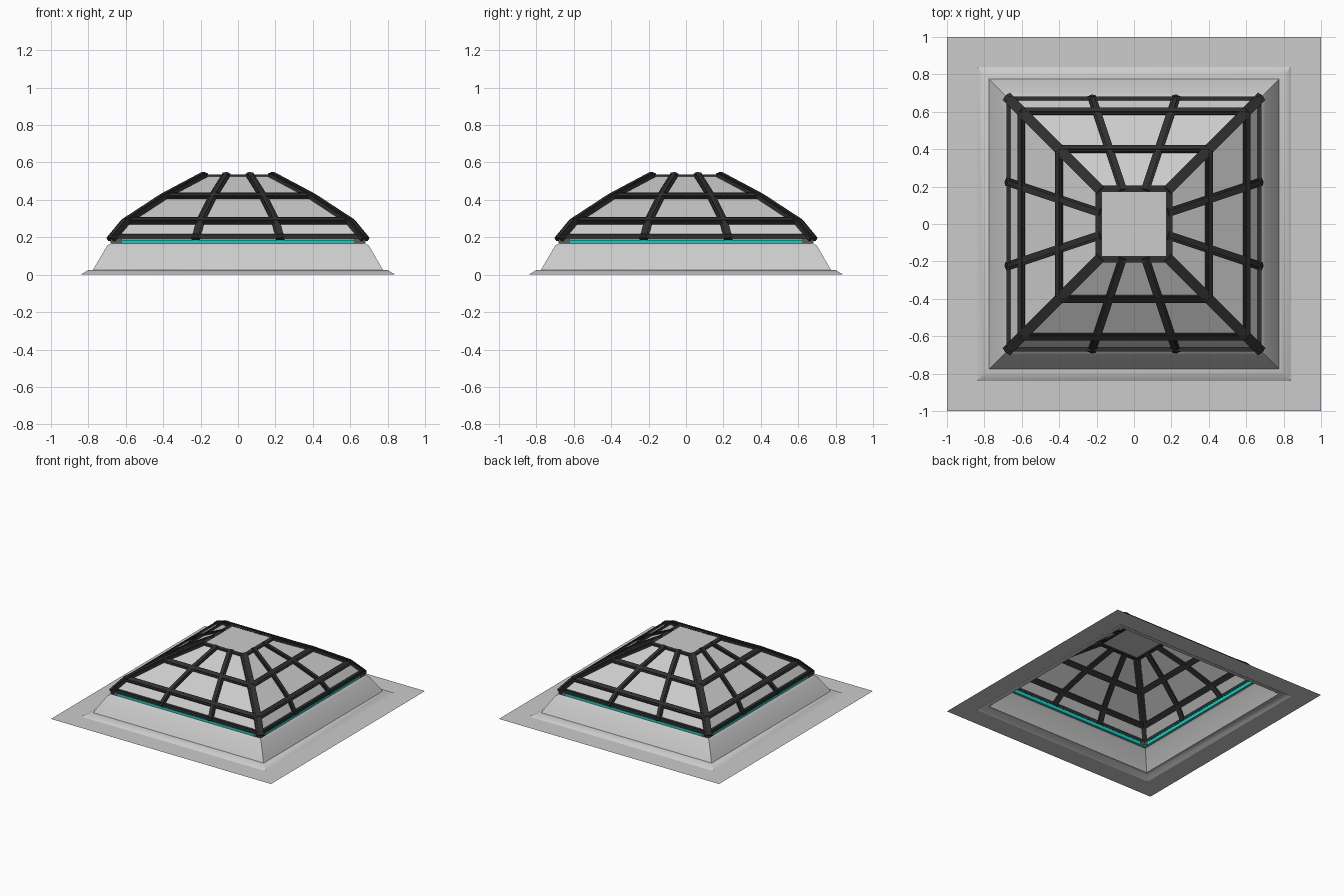
import bpy, bmesh, math
from mathutils import Vector, Matrix

if "Cube" in bpy.data.objects:
    bpy.data.objects.remove(bpy.data.objects["Cube"])


def material(name, rgb):
    m = bpy.data.materials.new(name)
    m.diffuse_color = (*rgb, 1)
    m.use_nodes = True
    m.node_tree.nodes["Principled BSDF"].inputs["Base Color"].default_value = m.diffuse_color
    return m


GREY = material("pale grey", (0.60, 0.60, 0.60))
DARK = material("charcoal", (0.028, 0.028, 0.028))
CYAN = material("turquoise", (0.01, 0.62, 0.54))
BROWN = material("brown grey", (0.13, 0.10, 0.095))


def finish(bm, name, mat, smooth=None):
    me = bpy.data.meshes.new(name)
    bm.to_mesh(me)
    bm.free()
    me.materials.append(mat)
    ob = bpy.data.objects.new(name, me)
    bpy.context.collection.objects.link(ob)
    if smooth:
        bpy.ops.object.select_all(action='DESELECT')
        ob.select_set(True)
        bpy.context.view_layer.objects.active = ob
        bpy.ops.object.shade_smooth_by_angle(angle=math.radians(smooth))
    return ob


def square_shell(profile, cap=False):
    """Square rings of half width r at height z, joined into an open shell."""
    bm = bmesh.new()
    rings = [[bm.verts.new((sx * r, sy * r, z))
              for sx, sy in ((-1, -1), (1, -1), (1, 1), (-1, 1))] for r, z in profile]
    for a, b in zip(rings, rings[1:]):
        for i in range(4):
            j = (i + 1) % 4
            bm.faces.new((a[i], a[j], b[j], b[i]))
    if cap:
        bm.faces.new(rings[-1])
    return bm


def box(bm, p, q, normal, width, low, high):
    """Box along p-q, reaching from low to high along the normal, on four sides."""
    p, q = Vector(p), Vector(q)
    d = (q - p).normalized()
    n = Vector(normal)
    n = (n - d * n.dot(d)).normalized()
    s = d.cross(n)
    for k in range(4):
        rot = Matrix.Rotation(k * math.pi / 2, 3, 'Z')
        v = [[bm.verts.new(rot @ (e + s * a * width / 2 + n * h))
              for a, h in ((-1, low), (1, low), (1, high), (-1, high))] for e in (p, q)]
        bm.faces.new(v[0])
        bm.faces.new(v[1][::-1])
        for i in range(4):
            j = (i + 1) % 4
            bm.faces.new((v[0][j], v[0][i], v[1][i], v[1][j]))
    bmesh.ops.recalc_face_normals(bm, faces=bm.faces)


def glazing_bar(bm, p, q, normal, width=0.044):
    box(bm, p, q, normal, width, -0.012, 0.009)
    box(bm, p, q, normal, width * 0.5, -0.012, 0.015)


# flashing flange and sloping curb
finish(square_shell([(1.0, 0.0), (0.84, 0.001), (0.80, 0.025), (0.775, 0.026),
                     (0.70, 0.155), (0.675, 0.17)]), "curb", GREY, 30)

# faceted glass dome with flat top pane
DOME = [(0.68, 0.19), (0.60, 0.287), (0.40, 0.418), (0.18, 0.535)]
finish(square_shell(DOME, cap=True), "glass_panes", GREY)

# hip bars at the corners and two mullions per side
hips, mullions = bmesh.new(), bmesh.new()
for (r0, z0), (r1, z1) in zip(DOME, DOME[1:]):
    rise, run = z1 - z0, r0 - r1
    glazing_bar(hips, (r0, -r0, z0), (r1, -r1, z1), (rise, -rise, 2 * run), 0.056)
    for s in (-1, 1):
        glazing_bar(mullions, (s * r0 / 3, -r0, z0), (s * r1 / 3, -r1, z1), (0, -rise, run))
finish(hips, "hip_bars", DARK)
finish(mullions, "mullions", DARK)

# horizontal bars, with an upright one at the eaves and a flat one round the top
rails = bmesh.new()
for r, z in DOME[1:3]:
    glazing_bar(rails, (-r, -r, z), (r, -r, z), (0, -0.6, 0.8))
box(rails, (-0.67, -0.672, 0.202), (0.67, -0.672, 0.202), (0, -1, 0), 0.03, -0.012, 0.01)
box(rails, (-0.20, -0.189, 0.532), (0.20, -0.189, 0.532), (0, 0, 1), 0.036, -0.008, 0.004)
finish(rails, "rails", DARK)

# turquoise seal under the eaves
seal = bmesh.new()
box(seal, (-0.675, -0.67, 0.173), (0.675, -0.67, 0.173), (0, -1, 0), 0.026, -0.01, 0.009)
finish(seal, "eaves_seal", CYAN)

# brown corner pads
pads = bmesh.new()
for s in (-1, 1):
    box(pads, (s * 0.62, -0.67, 0.18), (s * 0.682, -0.67, 0.18), (0, -1, 0), 0.022, -0.012, 0.012)
finish(pads, "corner_pads", BROWN)
